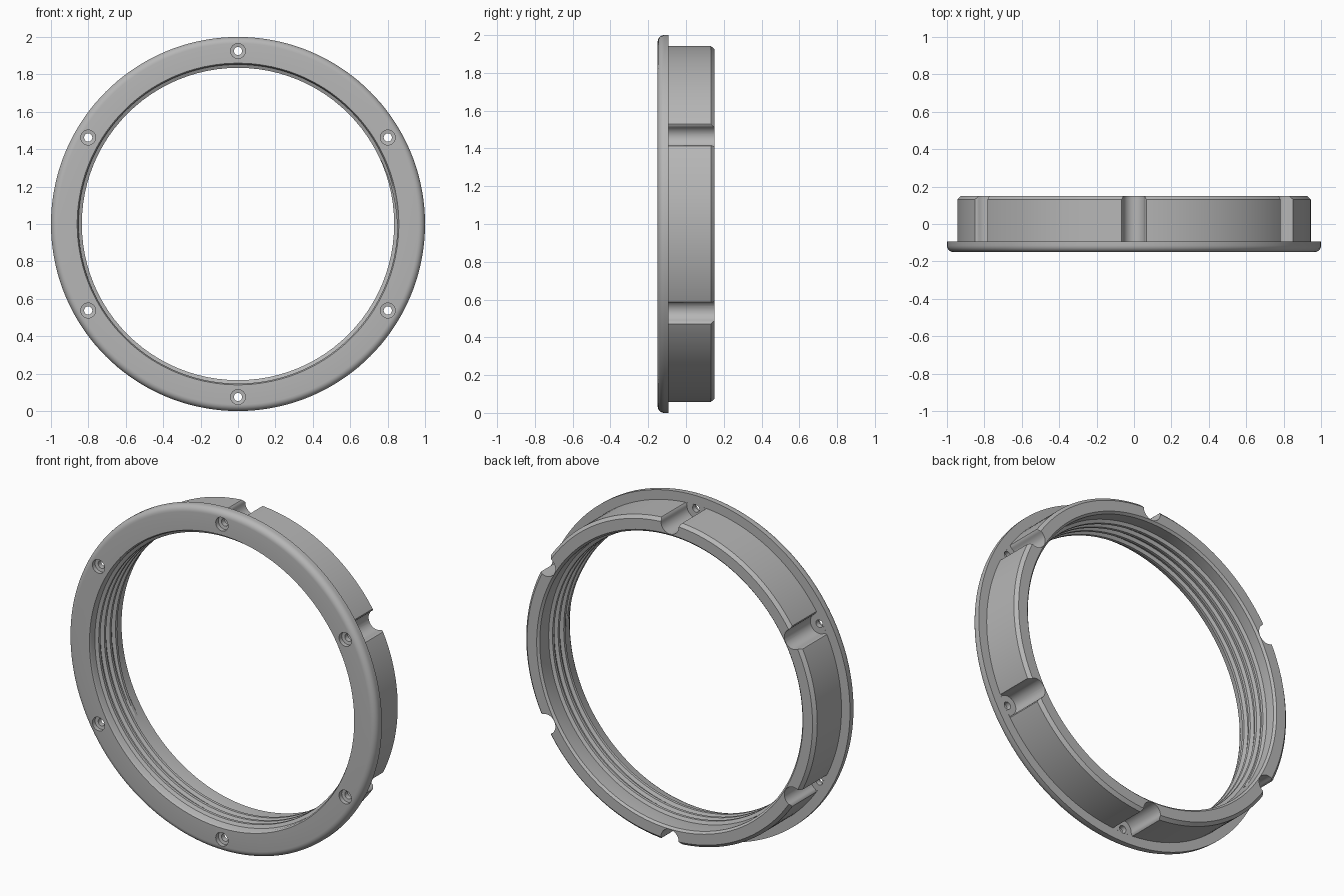
import bpy, bmesh
from math import sin, cos, pi, tau, radians
from mathutils import Matrix

cube = bpy.data.objects.get("Cube")
if cube:
    bpy.data.objects.remove(cube, do_unlink=True)

grey = bpy.data.materials.new("plain grey")
grey.use_nodes = True
colour = (0.47, 0.47, 0.47, 1)
grey.diffuse_color = colour
grey.node_tree.nodes["Principled BSDF"].inputs["Base Color"].default_value = colour

AXIS_Z = 1.0        # height of the ring's axis
BOLT_R = 0.925      # bolt circle radius


def make(name, bm):
    bmesh.ops.recalc_face_normals(bm, faces=bm.faces)
    mesh = bpy.data.meshes.new(name)
    bm.to_mesh(mesh)
    bm.free()
    mesh.materials.append(grey)
    ob = bpy.data.objects.new(name, mesh)
    bpy.context.collection.objects.link(ob)
    return ob


def skin(bm, rows, closed):
    """Join rows of points (each row a closed loop) with quads."""
    loops = [[bm.verts.new(p) for p in row] for row in rows]
    n = len(loops[0])
    for i in range(len(loops) if closed else len(loops) - 1):
        a, b = loops[i], loops[(i + 1) % len(loops)]
        for j in range(n):
            k = (j + 1) % n
            bm.faces.new((a[j], a[k], b[k], b[j]))
    if not closed:
        bm.faces.new(loops[0])
        bm.faces.new(loops[-1])


def polar(r, y, a):
    return (r * cos(a), y, AXIS_Z + r * sin(a))


def smooth(ob):
    bpy.ops.object.select_all(action="DESELECT")
    ob.select_set(True)
    bpy.context.view_layer.objects.active = ob
    bpy.ops.object.shade_smooth_by_angle(angle=radians(30))


def cut(ob, bm):
    """Subtract a closed mesh and apply the result."""
    cutter = make("cutter", bm)
    cutter.hide_render = True
    bpy.ops.object.select_all(action="DESELECT")
    bpy.context.view_layer.objects.active = ob
    ob.select_set(True)
    mod = ob.modifiers.new("cut", "BOOLEAN")
    mod.operation = "DIFFERENCE"
    mod.solver = "EXACT"
    mod.object = cutter
    bpy.ops.object.modifier_apply(modifier=mod.name)
    bpy.data.objects.remove(cutter, do_unlink=True)


# Flanged ring: turned profile with a rounded front rim and chamfered back
rim = [(0.965 + 0.035 * sin(t), -0.115 - 0.035 * cos(t))
       for t in [i * pi / 12 for i in range(7)]]
profile = [(0.86, -0.15)] + rim + [
    (1.0, -0.093), (0.945, -0.093), (0.945, 0.132), (0.927, 0.15),
    (0.865, 0.15), (0.853, 0.138), (0.853, -0.137)]
SEGMENTS = 144
bm = bmesh.new()
skin(bm, [[polar(r, y, i * tau / SEGMENTS) for r, y in profile]
          for i in range(SEGMENTS)], True)
ring = make("flanged_ring", bm)

# Six round-bottomed channels with flared mouths behind the bolt holes
outline = [(0.058 * cos(t), BOLT_R + 0.058 * sin(t))
           for t in [pi + i * pi / 16 for i in range(17)]]
outline += [(0.061, 0.935), (0.071, 0.946), (0.071, 1.1),
            (-0.071, 1.1), (-0.071, 0.946), (-0.061, 0.935)]
bolt_angles = [i * pi / 3 for i in range(6)]


def place(point, angle):
    p = Matrix.Rotation(angle, 3, "Y") @ Matrix.Identity(3) @ point
    return (p.x, p.y, p.z + AXIS_Z)


from mathutils import Vector
bm = bmesh.new()
for a in bolt_angles:
    skin(bm, [[place(Vector((x, y, r)), a) for x, r in outline]
              for y in (-0.0925, 0.3)], False)
cut(ring, bm)

# Counterbored bolt holes through the flange
steps = [(0.04, -0.2), (0.04, -0.125), (0.022, -0.122), (0.022, -0.06)]
bm = bmesh.new()
for a in bolt_angles:
    skin(bm, [[place(Vector((r * cos(t), y, BOLT_R + r * sin(t))), a)
               for t in [i * tau / 24 for i in range(24)]]
              for r, y in steps], False)
cut(ring, bm)
smooth(ring)

# Internal screw thread: helical ridge tapering out at both ends
PITCH, TURNS, PER_TURN = 0.052, 3.6, 96
count = int(TURNS * PER_TURN)
rows = []
for i in range(count + 1):
    a = i * tau / PER_TURN
    y = -0.118 + PITCH * i / PER_TURN
    height = 0.018 * min(1, (i + 1) / 8, (count - i + 1) / 8)
    rows.append([polar(r, y + dy, a) for r, dy in (
        (0.856, -0.019), (0.853 - height, -0.008),
        (0.853 - height, 0.008), (0.856, 0.019))])
bm = bmesh.new()
skin(bm, rows, False)
smooth(make("screw_thread", bm))
